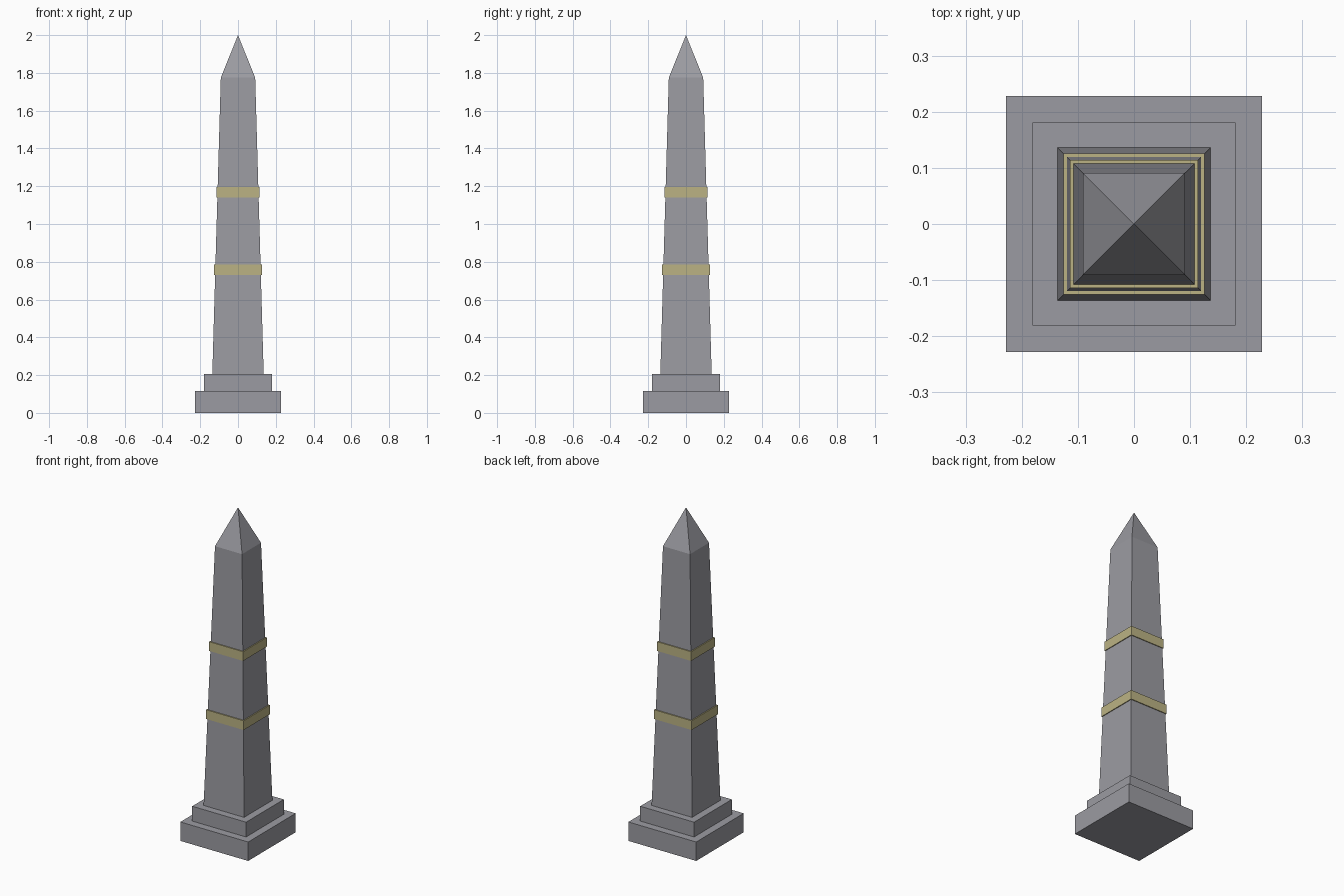
import bpy, bmesh

if "Cube" in bpy.data.objects:
    bpy.data.objects.remove(bpy.data.objects["Cube"])


def material(name, rgb):
    m = bpy.data.materials.new(name)
    m.diffuse_color = (*rgb, 1.0)
    m.use_nodes = True
    m.node_tree.nodes["Principled BSDF"].inputs["Base Color"].default_value = m.diffuse_color
    return m


STONE = material("grey stone", (0.33, 0.33, 0.36))
GOLD = material("pale gold", (0.50, 0.45, 0.23))


def square_loft(name, rings, mat):
    """Closed solid through square rings of (half width, z); half width 0 is a point."""
    bm = bmesh.new()
    loops = []
    for h, z in rings:
        corners = [(0, 0)] if h == 0 else [(-h, -h), (h, -h), (h, h), (-h, h)]
        loops.append([bm.verts.new((x, y, z)) for x, y in corners])
    for low, high in zip(loops, loops[1:]):
        for i in range(4):
            j = (i + 1) % 4
            top = [high[0]] if len(high) == 1 else [high[j], high[i]]
            bm.faces.new([low[i], low[j]] + top)
    bm.faces.new(loops[0][::-1])
    if len(loops[-1]) == 4:
        bm.faces.new(loops[-1])
    mesh = bpy.data.meshes.new(name)
    bm.to_mesh(mesh)
    bm.free()
    mesh.materials.append(mat)
    ob = bpy.data.objects.new(name, mesh)
    bpy.context.collection.objects.link(ob)
    return ob


# Stepped base
square_loft("base_plinth", [(0.228, 0), (0.228, 0.115)], STONE)
square_loft("upper_plinth", [(0.181, 0.115), (0.181, 0.205)], STONE)

# Tapered shaft and pointed cap
square_loft("shaft", [(0.136, 0.205), (0.091, 1.775)], STONE)
square_loft("pyramid_cap", [(0.091, 1.775), (0, 2.0)], STONE)

# Bands around the shaft
for name, half, z in (("lower_band", 0.126, 0.757), ("upper_band", 0.114, 1.169)):
    square_loft(name, [(half, z - 0.028), (half, z + 0.028)], GOLD)
